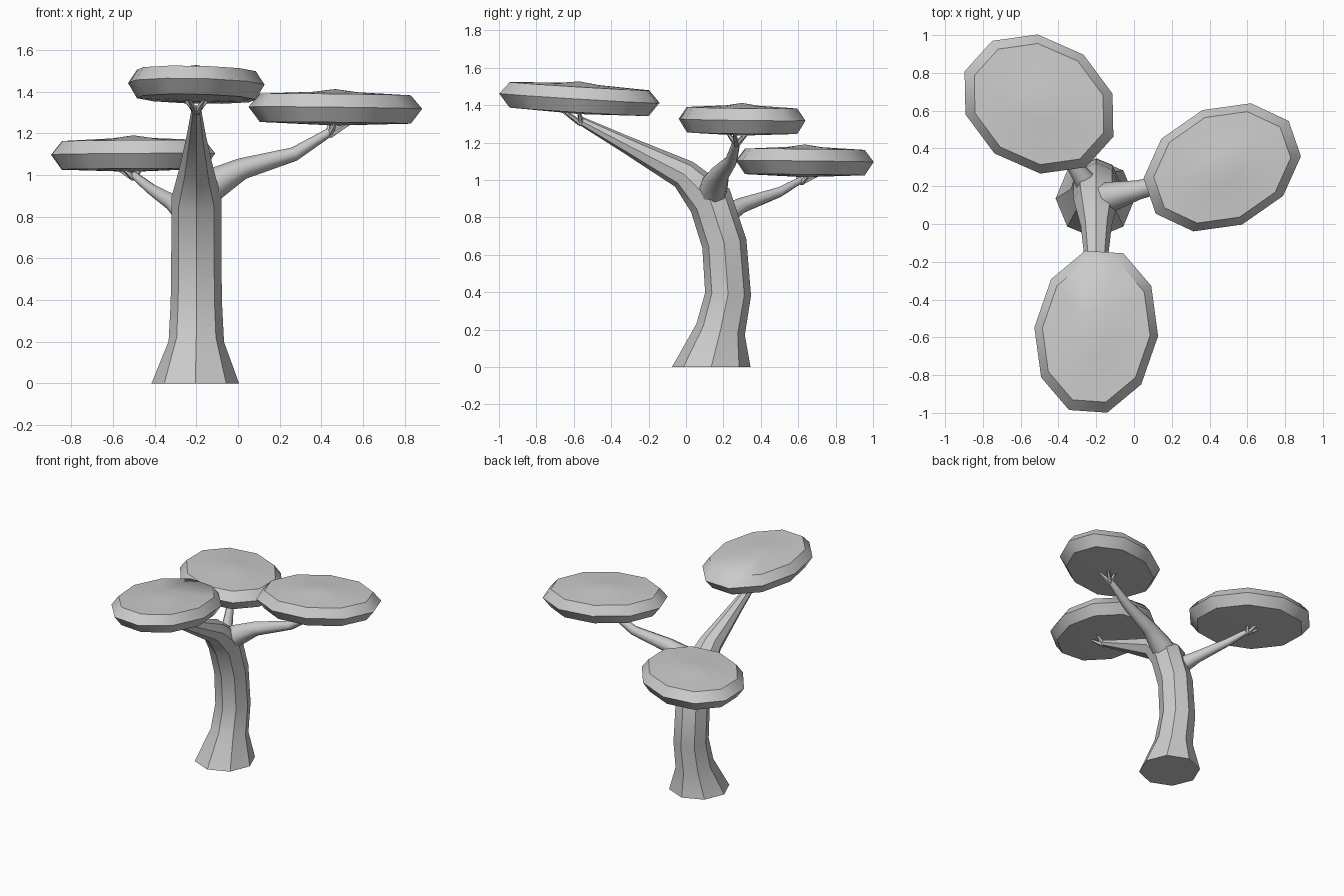
import bpy, bmesh, math
from mathutils import Vector

if "Cube" in bpy.data.objects:
    bpy.data.objects.remove(bpy.data.objects["Cube"])

gray = bpy.data.materials.new("plain gray")
gray.diffuse_color = (0.6, 0.6, 0.6, 1)
gray.use_nodes = True
gray.node_tree.nodes["Principled BSDF"].inputs["Base Color"].default_value = gray.diffuse_color


def finish(name, bm, angle):
    bmesh.ops.recalc_face_normals(bm, faces=bm.faces)
    mesh = bpy.data.meshes.new(name)
    bm.to_mesh(mesh)
    bm.free()
    mesh.materials.append(gray)
    obj = bpy.data.objects.new(name, mesh)
    bpy.context.collection.objects.link(obj)
    bpy.ops.object.select_all(action='DESELECT')
    obj.select_set(True)
    bpy.context.view_layer.objects.active = obj
    bpy.ops.object.shade_smooth_by_angle(angle=math.radians(angle))
    return obj


def bridge(bm, a, b):
    n = len(a)
    for i in range(n):
        bm.faces.new((a[i], a[(i + 1) % n], b[(i + 1) % n], b[i]))


def tube(bm, path, ref, sides=8, flat_start=False):
    """Tapered tube through points (x, y, z, radius)."""
    pts = [Vector(p[:3]) for p in path]
    rings = []
    for i, p in enumerate(pts):
        t = Vector()
        if i > 0:
            t += (p - pts[i - 1]).normalized()
        if i < len(pts) - 1:
            t += (pts[i + 1] - p).normalized()
        if i == 0 and flat_start:
            t = Vector((0, 0, 1))
        t.normalize()
        u = (ref - t * ref.dot(t)).normalized()
        v = t.cross(u)
        r = path[i][3]
        rings.append([bm.verts.new(p + r * (u * math.cos(a) + v * math.sin(a)))
                      for a in (2 * math.pi * k / sides for k in range(sides))])
    for a, b in zip(rings, rings[1:]):
        bridge(bm, a, b)
    bm.faces.new(rings[0][::-1])
    bm.faces.new(rings[-1])


def canopy(name, center, major, minor, angle, phase, slope):
    """Flattened, slightly tilted ten-sided ellipse with a small peak."""
    profile = [(0.87, -0.072), (1.0, 0.0), (0.87, 0.064), (0.25, 0.076)]
    bm = bmesh.new()
    c, s = math.cos(math.radians(angle)), math.sin(math.radians(angle))

    def vert(x, y, z):
        return bm.verts.new((center[0] + x, center[1] + y,
                             center[2] + z + slope[0] * x + slope[1] * y))

    rings = []
    for scale, h in profile:
        ring = []
        for k in range(10):
            a = math.radians(phase + 36 * k)
            p, q = major * scale * math.cos(a), minor * scale * math.sin(a)
            ring.append(vert(p * c - q * s, p * s + q * c, h))
        rings.append(ring)
    for a, b in zip(rings, rings[1:]):
        bridge(bm, a, b)
    for ring, h in ((rings[0], -0.085), (rings[-1], 0.09)):
        tip = vert(0, 0, h)
        for k in range(10):
            bm.faces.new((ring[k], ring[(k + 1) % 10], tip))
    finish(name, bm, 45)


def twigs(name, tip, heading, rise):
    """Fan of small twigs from a branch tip up to the canopy."""
    bm = bmesh.new()
    for spread, reach in ((-75, 0.06), (-22, 0.11), (25, 0.10), (80, 0.06)):
        a = math.radians(heading + spread)
        d = Vector((math.cos(a), math.sin(a), 0)) * reach
        x, y, z = tip
        tube(bm, [(x, y, z - 0.015, 0.017),
                  (x + d.x * 0.55, y + d.y * 0.55, z + rise * 0.45, 0.012),
                  (x + d.x, y + d.y, z + rise, 0.005)], Vector((0, 0, 1)), 5)
    finish(name, bm, 60)


# Trunk, bending forward into the main branch
bm = bmesh.new()
tube(bm, [(-0.205, 0.135, 0, 0.21), (-0.2, 0.185, 0.2, 0.133),
          (-0.2, 0.225, 0.39, 0.123), (-0.2, 0.205, 0.66, 0.12),
          (-0.2, 0.13, 0.89, 0.12), (-0.2, -0.01, 1.03, 0.082),
          (-0.2, -0.32, 1.19, 0.046), (-0.2, -0.56, 1.315, 0.023)],
     Vector((1, 0, 0)), 8, True)
finish("trunk", bm, 40)

# Side branches
branches = {
    "right_branch": [(-0.2, 0.13, 0.90, 0.085), (-0.1, 0.15, 0.965, 0.075),
                     (0.02, 0.18, 1.03, 0.052), (0.27, 0.24, 1.10, 0.034),
                     (0.44, 0.27, 1.205, 0.021)],
    "back_branch": [(-0.23, 0.19, 0.80, 0.065), (-0.31, 0.30, 0.865, 0.042),
                    (-0.42, 0.50, 0.935, 0.027), (-0.5, 0.615, 1.0, 0.018)],
}
for name, path in branches.items():
    bm = bmesh.new()
    tube(bm, path, Vector((0, 0, 1)))
    finish(name, bm, 60)

# Twigs at each branch tip
twigs("front_twigs", (-0.2, -0.56, 1.315), -90, 0.05)
twigs("right_twigs", (0.44, 0.27, 1.205), 15, 0.048)
twigs("back_twigs", (-0.5, 0.615, 1.0), 125, 0.03)

# Canopies
canopy("front_canopy", (-0.2, -0.57, 1.437), 0.446, 0.328, 82, 21, (-0.015, -0.06))
canopy("right_canopy", (0.467, 0.30, 1.322), 0.435, 0.32, 24.5, 14, (-0.01, -0.01))
canopy("back_canopy", (-0.503, 0.635, 1.10), 0.432, 0.35, -31, 9, (0.005, -0.01))
